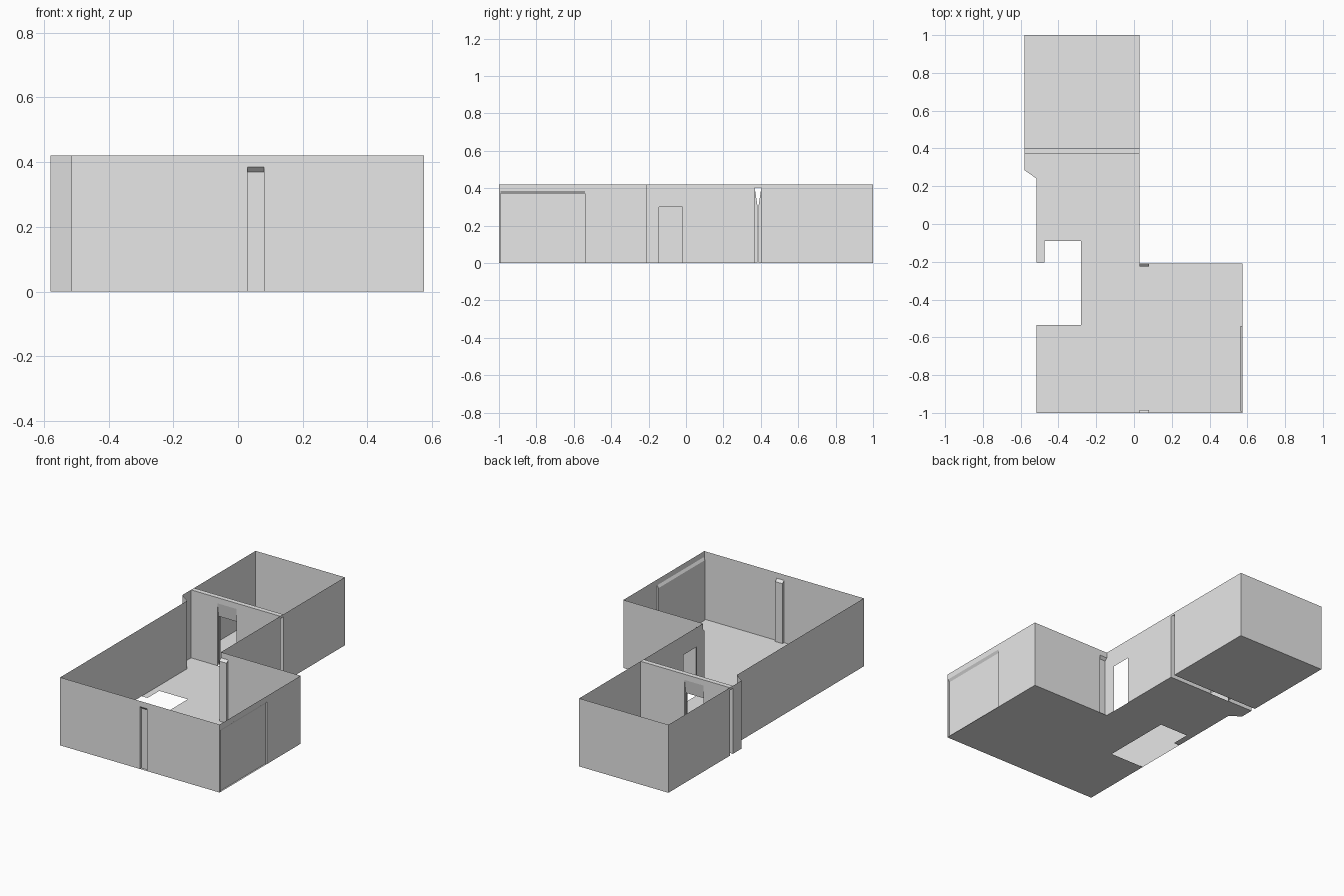
import bpy
import bmesh
from mathutils import Vector

cube = bpy.data.objects.get("Cube")
if cube:
    bpy.data.objects.remove(cube, do_unlink=True)

H = 0.42       # wall height
RIM = 0.405    # underside of the top band
W, E = -0.515, 0.575          # outer sides of the wide room
BUMP, MID = -0.58, 0.03       # outer sides of the back room
FRONT, STEP, DIV, BACK0, BACK = -1.0, -0.21, 0.37, 0.40, 1.0

grey = bpy.data.materials.new("plain_grey")
grey.use_nodes = True
grey.diffuse_color = (0.8, 0.8, 0.8, 1)
grey.node_tree.nodes["Principled BSDF"].inputs["Base Color"].default_value = (0.8, 0.8, 0.8, 1)


def face(bm, *pts):
    bm.faces.new([bm.verts.new(p) for p in pts])


def wall(bm, a, b, z0=0.0, z1=H):
    """Upright panel from plan point a to plan point b."""
    face(bm, (*a, z0), (*b, z0), (*b, z1), (*a, z1))


def banded_path(bm, pts):
    """Run of wall panels with a narrow band along the top."""
    for a, b in zip(pts, pts[1:]):
        wall(bm, a, b, 0, RIM)
        wall(bm, a, b, RIM, H)


def door_wall(bm, a, b, c, d, top):
    """Wall from a to d with an opening between b and c."""
    wall(bm, a, b)
    wall(bm, c, d)
    wall(bm, b, c, top, H)


def recess(bm, a, b, inward):
    """Shallow niche from a to b with a sloping head and a flush panel above."""
    a, b, n = Vector(a), Vector(b), Vector(inward)
    low, high = 0.37, 0.385
    wall(bm, a + n, b + n, 0, low)
    face(bm, (*(a + n), low), (*(b + n), low), (*b, high), (*a, high))
    for p in (a, b):
        face(bm, (*p, 0), (*(p + n), 0), (*(p + n), low), (*p, high))
    wall(bm, a, b, high, H)


def slab(bm, x0, x1, y0, y1, z=0.0):
    face(bm, (x0, y0, z), (x1, y0, z), (x1, y1, z), (x0, y1, z))


def finish(bm, name):
    bmesh.ops.remove_doubles(bm, verts=bm.verts, dist=0.0005)
    bmesh.ops.recalc_face_normals(bm, faces=bm.faces)
    mesh = bpy.data.meshes.new(name)
    bm.to_mesh(mesh)
    bm.free()
    mesh.materials.append(grey)
    bpy.context.collection.objects.link(bpy.data.objects.new(name, mesh))


# Floor of the main space, laid around the stair opening
HX, HY0, HY1 = -0.28, -0.535, -0.09
bm = bmesh.new()
slab(bm, W, E, FRONT, HY0)
slab(bm, HX, E, HY0, STEP)
slab(bm, HX, MID, STEP, HY1)
slab(bm, W, -0.475, -0.205, HY1)
slab(bm, W, MID, HY1, 0.24)
face(bm, (W, 0.24, 0), (MID, 0.24, 0), (MID, DIV, 0), (BUMP, DIV, 0), (BUMP, 0.285, 0))
finish(bm, "main_floor")

# Floor of the back room
bm = bmesh.new()
slab(bm, BUMP, MID, BACK0, BACK)
finish(bm, "back_room_floor")

# Right-hand wall with the angled jog, and the front wall with its niche
bm = bmesh.new()
banded_path(bm, [(BUMP, DIV), (BUMP, 0.285), (W, 0.24), (W, FRONT), (MID, FRONT)])
recess(bm, (MID, FRONT), (0.08, FRONT), (0, 0.015))
banded_path(bm, [(0.08, FRONT), (E, FRONT)])
finish(bm, "outer_walls")

# Left wall of the wide room, set back over its front half, and the return wall
bm = bmesh.new()
recess(bm, (E, -0.992), (E, -0.54), (-0.01, 0))
banded_path(bm, [(E, FRONT), (E, -0.992)])
banded_path(bm, [(E, -0.54), (E, STEP), (0.08, STEP)])
recess(bm, (0.08, STEP), (MID, STEP), (0, -0.015))
finish(bm, "wide_room_walls")

# Passage wall with the side doorway
bm = bmesh.new()
door_wall(bm, (MID, STEP), (MID, -0.145), (MID, -0.02), (MID, DIV), 0.30)
finish(bm, "passage_wall")

# Back room shell
bm = bmesh.new()
banded_path(bm, [(MID, BACK0), (MID, BACK), (BUMP, BACK), (BUMP, BACK0)])
finish(bm, "back_room_walls")

# Twin dividing walls: doorway with jambs and a lintel sloping into the cavity
D0, D1, HEAD, LOW = -0.40, -0.27, 0.385, 0.30
for name, y, inner in (("passage_divider", DIV, 0.383), ("back_room_divider", BACK0, 0.387)):
    bm = bmesh.new()
    door_wall(bm, (BUMP, y), (D0, y), (D1, y), (MID, y), HEAD)
    for x in (D0, D1):
        face(bm, (x, y, 0), (x, inner, 0), (x, inner, LOW), (x, y, HEAD))
    face(bm, (D0, y, HEAD), (D1, y, HEAD), (D1, inner, LOW), (D0, inner, LOW))
    finish(bm, name)

# Cap bridging the cavity between the dividing walls
bm = bmesh.new()
slab(bm, BUMP, MID, DIV, BACK0, H)
for x in (BUMP, MID):
    wall(bm, (x, DIV), (x, BACK0), RIM, H)
finish(bm, "divider_cap")
